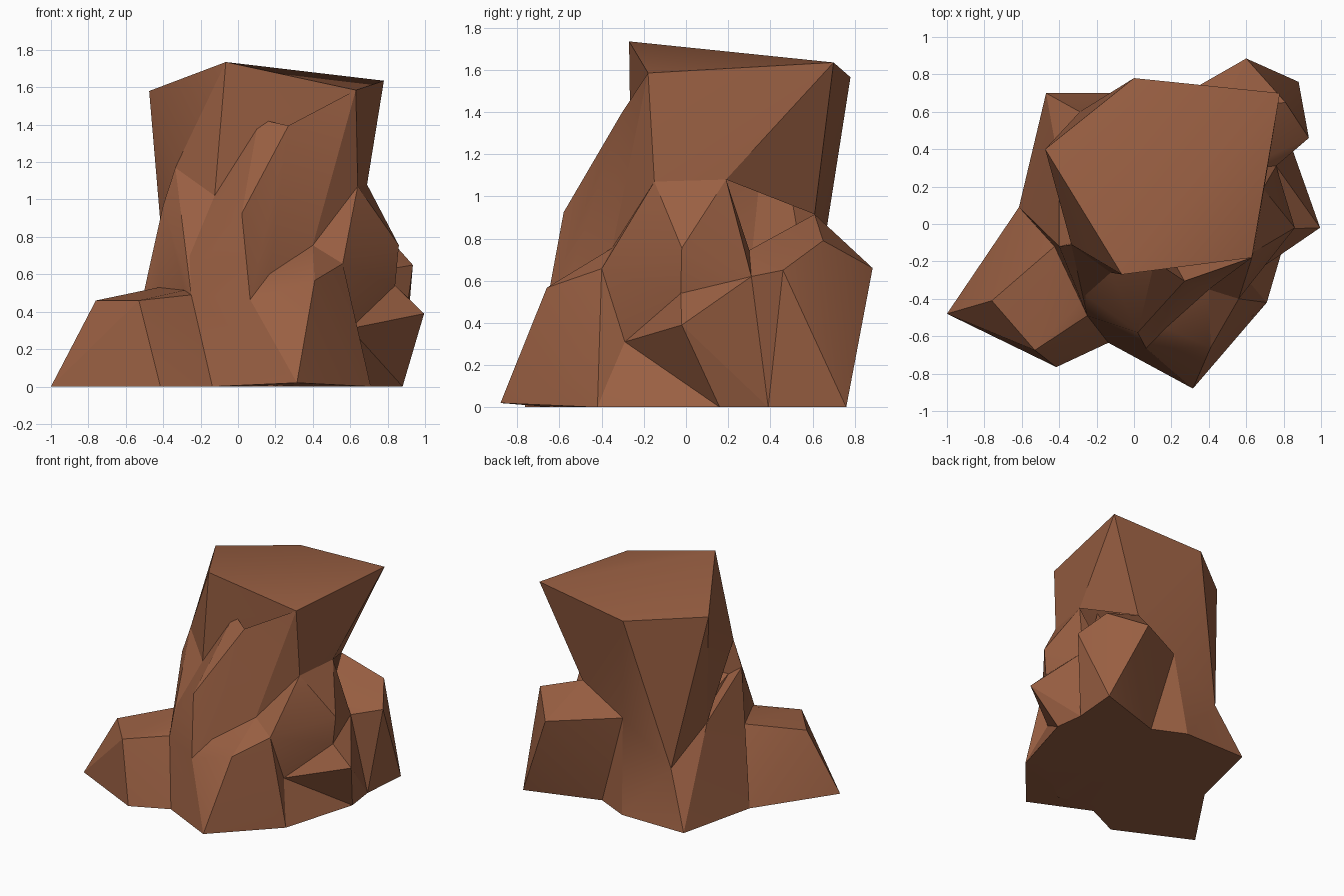
import bpy, bmesh, math

if "Cube" in bpy.data.objects:
    bpy.data.objects.remove(bpy.data.objects["Cube"])

clay = bpy.data.materials.new("red_brown_stone")
clay.diffuse_color = (0.32, 0.115, 0.055, 1)
clay.use_nodes = True
clay.node_tree.nodes["Principled BSDF"].inputs["Base Color"].default_value = clay.diffuse_color

# Points inside the rock that every chunk reaches, so the chunks overlap
ANCHORS = [(0.1, 0, 0), (0.1, 0, 0.6)]

# Corners shared by neighbouring chunks
D = (0.63, -0.18, 1.585)            # top slab, front right corner
R1 = (0.64, -0.15, 1.07)            # waist, right
R2 = (0.69, 0.19, 1.08)
WB = (0.47, 0.61, 0.915)            # waist, back right
NB = (0.12, 0.61, 0.71)             # notch, back
CB = (-0.29, 0.60, 0.42)            # crease, back left
WL = (-0.40, 0.31, 0.70)            # waist, left
NL = (-0.335, -0.11, 1.17)          # neck, left
L1 = (-0.40, -0.12, 0.97)
L2 = (-0.29, -0.36, 0.67)
L3 = (-0.25, -0.49, 0.49)
L4 = (-0.425, -0.12, 0.53)
FG = (-0.125, -0.26, 1.02)          # groove, front
F0 = (0.27, -0.305, 1.395)          # slab, top
F1 = (0.065, -0.665, 0.465)         # ledge, front
F2 = (0.40, -0.35, 0.755)
F3 = (0.56, -0.40, 0.657)
S1 = (0.60, -0.29, 0.31)            # recess, right
S2 = (0.84, -0.025, 0.54)
S3 = (0.76, 0.31, 0.62)
S4 = (0.59, 0.30, 0.745)
S5 = (0.62, -0.505, 0.14)
G1 = (-0.137, -0.635, 0)            # ground corners
G2 = (0.71, -0.42, 0)
G3 = (0.88, 0.16, 0)
G4 = (0.85, 0.39, 0)
G5 = (0.32, 0.58, 0)
G6 = (0.065, 0.70, 0)
G7 = (-0.615, 0.09, 0)


def chunk(name, points):
    """Faceted boulder: the convex hull of a few corners."""
    bm = bmesh.new()
    for p in points + ANCHORS:
        bm.verts.new(p)
    res = bmesh.ops.convex_hull(bm, input=bm.verts[:])
    loose = {v for v in res["geom_interior"] + res["geom_unused"]
             if isinstance(v, bmesh.types.BMVert)}
    bmesh.ops.delete(bm, geom=list(loose), context='VERTS')
    bmesh.ops.recalc_face_normals(bm, faces=bm.faces[:])
    me = bpy.data.meshes.new(name)
    bm.to_mesh(me)
    bm.free()
    me.materials.append(clay)
    ob = bpy.data.objects.new(name, me)
    bpy.context.collection.objects.link(ob)
    return ob


# Solid core filling the middle
rock = chunk("rock", [
    (-0.3, -0.1, 0.9), (0.55, -0.1, 1.0), (0.45, 0.5, 0.85), (-0.3, 0.3, 0.75),
    (-0.5, 0.1, 0), (-0.35, 0.55, 0), (0.3, 0.5, 0), (0.7, 0.3, 0),
    (0.56, -0.35, 0), (0.2, -0.65, 0), (-0.1, -0.55, 0)])

chunks = [
    # Wide flat-topped head narrowing to the waist
    chunk("head", [
        (-0.475, 0.40, 1.58), (0, 0.78, 1.565), (0.78, 0.70, 1.635), D,
        (-0.065, -0.27, 1.735), WL, CB, NB, WB, R2, R1, FG, NL,
        (-0.147, -0.23, 1.305)]),
    # Slab leaning on the front
    chunk("front_slab", [
        (0.11, -0.2, 1.43), F0, (0.02, -0.58, 0.925), F2, F1, FG, L2, L3]),
    chunk("front_slab_side", [F0, D, R1, F2]),
    # Flared base below the slab
    chunk("front_base", [
        F1, (0.41, -0.66, 0.567), F2, F3, (0.315, -0.88, 0.02), S5, G1, L3, L2]),
    chunk("front_base_foot", [(0.315, -0.88, 0.02), S5, G2, G1]),
    # Left side
    chunk("left_side", [NL, L1, L2, L3, L4, FG]),
    chunk("left_wall", [L1, L4, WL, G7]),
    chunk("left_boulder", [
        (-1, -0.48, 0), (-0.76, -0.41, 0.46), (-0.415, -0.765, 0),
        (-0.53, -0.675, 0.46), L3, G1, L4, G7]),
    # Back
    chunk("back_left_foot", [(-0.47, 0.70, 0), CB, G7, WL, G6]),
    chunk("back_wall", [G6, NB, CB, G5]),
    chunk("back_right_boulder", [
        (0.935, 0.46, 0.65), (0.60, 0.885, 0.66), (0.81, 0.65, 0.79), WB, NB,
        (0.88, 0.76, 0), G5, G4, S3, S4]),
    # Right side
    chunk("right_shoulder", [R1, R2, (0.86, -0.02, 0.755), S2, F3, F2, S1, S3, S4]),
    chunk("right_saddle", [R2, WB, S4]),
    chunk("right_spike", [(0.995, -0.02, 0.39), S2, S1, S3, G3, G4]),
    chunk("right_recess", [G2, G3, S1, S5]),
    chunk("right_recess_edge", [F3, S5, G2, S1]),
]

# Fuse all chunks into one rock
bpy.context.view_layer.objects.active = rock
rock.select_set(True)
for c in chunks:
    mod = rock.modifiers.new("fuse", 'BOOLEAN')
    mod.operation = 'UNION'
    mod.solver = 'EXACT'
    mod.object = c
    bpy.ops.object.modifier_apply(modifier=mod.name)
    bpy.data.objects.remove(c)

for p in rock.data.polygons:
    p.material_index = 0
bpy.ops.object.shade_smooth_by_angle(angle=math.radians(25))
